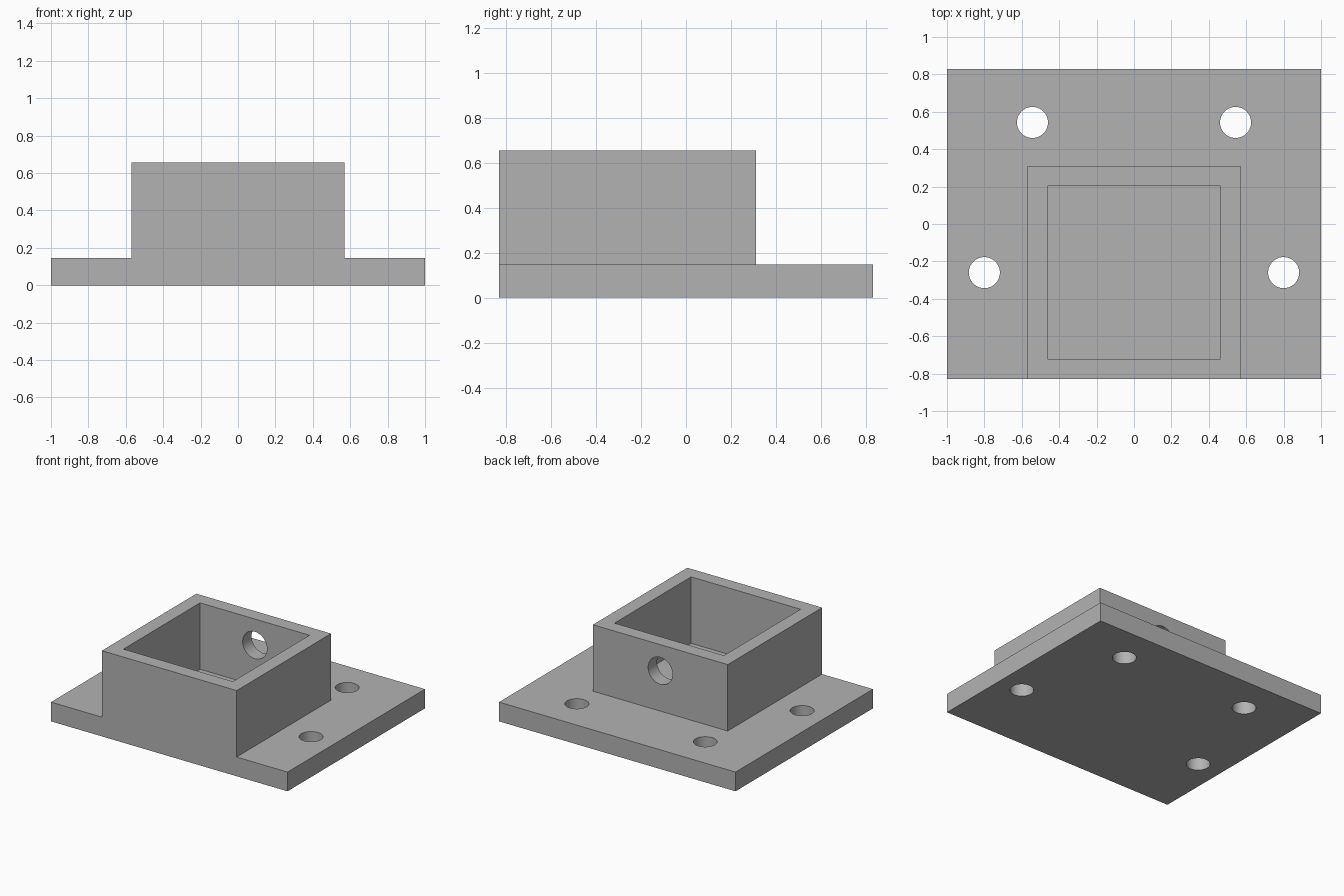
import bpy
import math

cube = bpy.data.objects.get("Cube")
if cube:
    bpy.data.objects.remove(cube, do_unlink=True)

PLATE_Y, PLATE_TOP, TOP = 0.83, 0.147, 0.655
OUTER, INNER = 0.57, 0.463          # socket half widths
SOCKET_Y = OUTER - PLATE_Y          # socket sits flush with the front edge

grey = bpy.data.materials.new("plain grey")
grey.use_nodes = True
grey.diffuse_color = (0.45, 0.45, 0.45, 1)
grey.node_tree.nodes["Principled BSDF"].inputs["Base Color"].default_value = (0.45, 0.45, 0.45, 1)


def box(name, half_x, half_y, y, z0, z1):
    bpy.ops.mesh.primitive_cube_add(size=2, location=(0, y, (z0 + z1) / 2))
    ob = bpy.context.object
    ob.name = name
    ob.scale = (half_x, half_y, (z1 - z0) / 2)
    bpy.ops.object.transform_apply(location=True, rotation=True, scale=True)
    ob.data.materials.append(grey)
    return ob


def rod(name, radius, length, location, tilt=0):
    bpy.ops.mesh.primitive_cylinder_add(vertices=64, radius=radius, depth=length,
                                        location=location, rotation=(tilt, 0, 0))
    ob = bpy.context.object
    ob.name = name
    ob.data.materials.append(grey)
    return ob


def combine(target, tool, operation):
    mod = target.modifiers.new(tool.name, "BOOLEAN")
    mod.operation, mod.solver, mod.object = operation, "EXACT", tool
    bpy.context.view_layer.objects.active = target
    bpy.ops.object.modifier_apply(modifier=mod.name)
    bpy.data.objects.remove(tool, do_unlink=True)


# Base plate with the raised square socket
bracket = box("socket_base", 1, PLATE_Y, 0, 0, PLATE_TOP)
combine(bracket, box("socket_block", OUTER, OUTER, SOCKET_Y, PLATE_TOP / 2, TOP), "UNION")

# Square pocket down to the plate
combine(bracket, box("pocket", INNER, INNER, SOCKET_Y, PLATE_TOP, TOP + 0.2), "DIFFERENCE")

# Cross hole through the back wall
wall_y = SOCKET_Y + (OUTER + INNER) / 2
combine(bracket, rod("pin_hole", 0.103, 0.3, (0, wall_y, 0.455), math.pi / 2), "DIFFERENCE")

# Mounting holes, mirrored left and right
for side in (-1, 1):
    for x, y in ((0.8, SOCKET_Y), (0.543, 0.543)):
        combine(bracket, rod("screw_hole", 0.083, 0.5, (side * x, y, 0.1)), "DIFFERENCE")

bpy.ops.object.select_all(action="DESELECT")
bracket.select_set(True)
bpy.context.view_layer.objects.active = bracket
bpy.ops.object.shade_smooth_by_angle(angle=math.radians(30))
